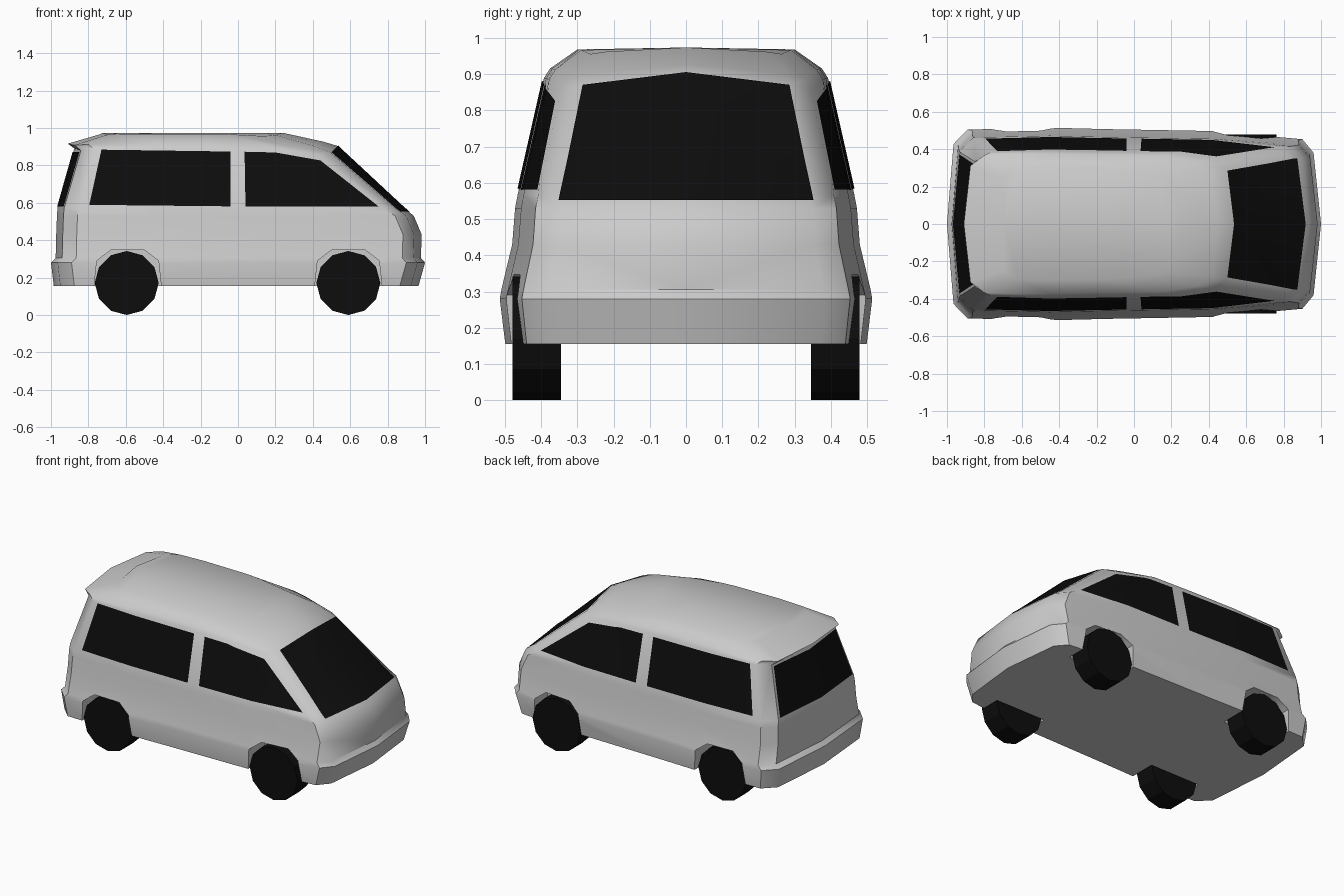
import bpy, bmesh, math
from mathutils import Vector

if "Cube" in bpy.data.objects:
    bpy.data.objects.remove(bpy.data.objects["Cube"])

dark = bpy.data.materials.new("dark")
dark.diffuse_color = (0.004, 0.004, 0.004, 1)
dark.use_nodes = True
dark.node_tree.nodes["Principled BSDF"].inputs["Base Color"].default_value = dark.diffuse_color


def add(name, bm, mat=None):
    me = bpy.data.meshes.new(name)
    bm.to_mesh(me)
    ob = bpy.data.objects.new(name, me)
    bpy.context.collection.objects.link(ob)
    if mat:
        me.materials.append(mat)
    return ob


def smooth(ob, deg):
    bpy.ops.object.select_all(action='DESELECT')
    ob.select_set(True)
    bpy.context.view_layer.objects.active = ob
    bpy.ops.object.shade_smooth_by_angle(angle=math.radians(deg))


# Body: half outlines stacked upward (z, rear x, front x, half width, droop)
levels = [
    (0.155, -0.985, 0.965, 0.0, 0),
    (0.155, -0.985, 0.965, 0.50, 0),
    (0.28, -1.0, 1.0, 0.515, 0),
    (0.305, -0.975, 0.978, 0.51, 0),
    (0.43, -0.972, 0.982, 0.48, 0),
    (0.53, -0.968, 0.94, 0.472, 0),
    (0.575, -0.965, 0.885, 0.464, 0.01),
    (0.905, -0.875, 0.53, 0.392, 0.05),
    (0.928, -0.91, 0.45, 0.375, 0.04),
    (0.974, -0.73, 0.24, 0.30, 0.018),
    (0.974, -0.73, 0.24, 0.0, 0),
]
fracs = [0, 0.74, 0.88, 0.965, 0.985, 1, 0.98, 0.83, 0]
drops = [0, 0.65, 1, 0.4, 0.3, 0.3, 0.4, 0.5, 0.3]

base = bmesh.new()
for side in (1, -1):
    rows = []
    for z, xb, xf, w, d in levels:
        xs = [xf, xf - 0.04, xf - 0.10, min(0.42, xf - 0.3), -0.15,
              -0.45, xb + 0.11, xb + 0.035, xb]
        rows.append([base.verts.new((x, side * w * f, z - d * k))
                     for x, f, k in zip(xs, fracs, drops)])
    for a, b in zip(rows, rows[1:]):
        for i in range(8):
            base.faces.new((a[i], a[i + 1], b[i + 1], b[i]))
bmesh.ops.remove_doubles(base, verts=base.verts, dist=0.0008)
bmesh.ops.dissolve_degenerate(base, edges=base.edges, dist=0.0005)
bmesh.ops.recalc_face_normals(base, faces=base.faces)
body = add("van_body", base)

# Wheel arches cut into the body
arch = [(-0.185, 0.1), (-0.165, 0.29), (-0.09, 0.347),
        (0.09, 0.347), (0.165, 0.29), (0.185, 0.1)]
bm = bmesh.new()
for cx in (-0.59, 0.59):
    for y0, dy in ((0.33, 0.3), (-0.63, 0.3)):
        f = bm.faces.new([bm.verts.new((cx + x, y0, z)) for x, z in arch])
        r = bmesh.ops.extrude_face_region(bm, geom=[f])
        vs = [v for v in r['geom'] if isinstance(v, bmesh.types.BMVert)]
        bmesh.ops.translate(bm, verts=vs, vec=(0, dy, 0))
bmesh.ops.recalc_face_normals(bm, faces=bm.faces)
cutter = add("arch_cutter", bm)
cutter.hide_render = True
mod = body.modifiers.new("arches", 'BOOLEAN')
mod.operation = 'DIFFERENCE'
mod.solver = 'EXACT'
mod.object = cutter
bpy.context.view_layer.objects.active = body
bpy.ops.object.modifier_apply(modifier=mod.name)
bpy.data.objects.remove(cutter)
smooth(body, 40)


# Windows: patches trimmed from the body surface and lifted slightly
def window(name, axis, sign, poly):
    bm = base.copy()
    bm.normal_update()
    away = [f for f in bm.faces if f.normal[axis] * sign < 0.35]
    bmesh.ops.delete(bm, geom=away, context='FACES')
    pts = []
    for a, z in poly:
        p = Vector((0, 0, z))
        p[1 - axis] = a
        pts.append(p)
    mid = sum(pts, Vector()) / len(pts)
    out = Vector((0, 0, 0))
    out[axis] = 1
    for p, q in zip(pts, pts[1:] + pts[:1]):
        n = (q - p).cross(out).normalized()
        if n.dot(mid - p) > 0:
            n = -n
        bmesh.ops.bisect_plane(bm, geom=bm.verts[:] + bm.edges[:] + bm.faces[:],
                               plane_co=p, plane_no=n, clear_outer=True)
    bm.normal_update()
    for v, n in [(v, v.normal.copy()) for v in bm.verts]:
        v.co += n * 0.004
    smooth(add(name, bm, dark), 30)


window("windshield", 0, 1, [(-0.35, 0.55), (0.35, 0.55), (0.285, 0.868),
                            (0, 0.903), (-0.285, 0.868)])
window("rear_window", 0, -1, [(-0.37, 0.58), (0.37, 0.58), (0.315, 0.87), (-0.315, 0.87)])
for label, s in (("left", 1), ("right", -1)):
    window(label + "_rear_side_window", 1, s,
           [(-0.795, 0.588), (-0.04, 0.58), (-0.04, 0.873), (-0.73, 0.883)])
    window(label + "_front_side_window", 1, s,
           [(0.04, 0.58), (0.75, 0.58), (0.44, 0.825), (0.20, 0.868), (0.035, 0.872)])

# Wheels
for end, x in (("rear", -0.595), ("front", 0.59)):
    for label, y in (("left", 0.412), ("right", -0.412)):
        bpy.ops.mesh.primitive_cylinder_add(vertices=12, radius=0.171, depth=0.135,
                                            location=(x, y, 0.171),
                                            rotation=(math.pi / 2, 0, 0))
        wheel = bpy.context.object
        wheel.name = end + "_" + label + "_wheel"
        wheel.data.materials.append(dark)
base.free()
